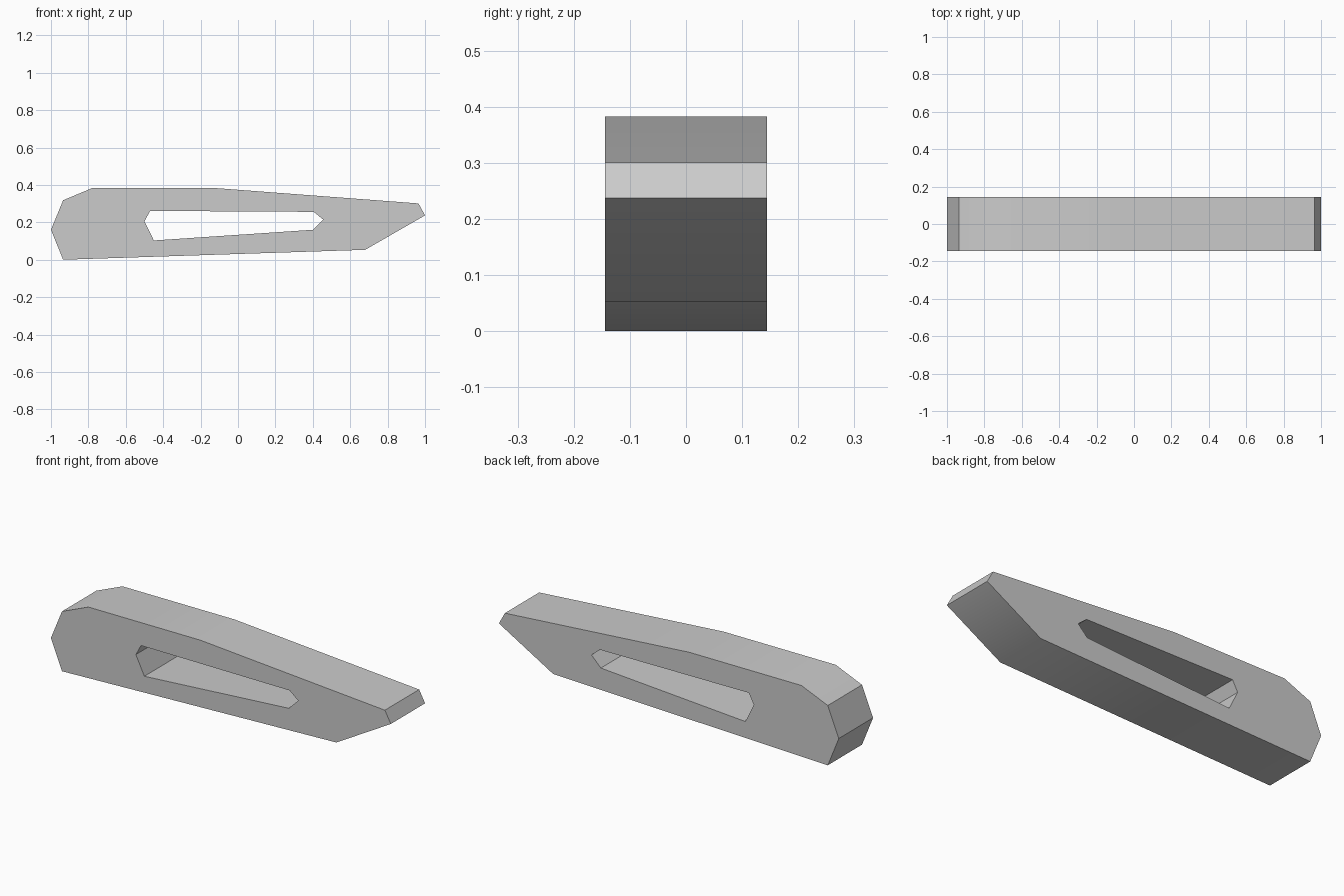
import bpy, bmesh, math
from mathutils import Vector

cube = bpy.data.objects.get("Cube")
if cube:
    bpy.data.objects.remove(cube, do_unlink=True)

HALF_WIDTH = 0.144

# Side profiles as (x, z)
outline = [(-1, 0.16), (-0.935, 0.318), (-0.78, 0.383), (-0.12, 0.383),
           (0.965, 0.301), (1, 0.237), (0.68, 0.053), (-0.935, 0)]
slot = [(-0.5, 0.205), (-0.47, 0.261), (0.405, 0.256),
        (0.455, 0.215), (0.4, 0.16), (-0.45, 0.103)]


def add_loop(bm, points):
    verts = [bm.verts.new((x, -HALF_WIDTH, z)) for x, z in points]
    return [bm.edges.new((a, b)) for a, b in zip(verts, verts[1:] + verts[:1])]


# Slotted front face, extruded through to the back
bm = bmesh.new()
edges = add_loop(bm, outline) + add_loop(bm, slot)
bmesh.ops.triangle_fill(bm, use_beauty=True, edges=edges, normal=Vector((0, -1, 0)))
result = bmesh.ops.extrude_face_region(bm, geom=bm.faces[:], use_keep_orig=True)
moved = [g for g in result["geom"] if isinstance(g, bmesh.types.BMVert)]
bmesh.ops.translate(bm, verts=moved, vec=(0, 2 * HALF_WIDTH, 0))
bmesh.ops.recalc_face_normals(bm, faces=bm.faces[:])
mesh = bpy.data.meshes.new("slotted_bar")
bm.to_mesh(mesh)
bm.free()

bar = bpy.data.objects.new("slotted_bar", mesh)
bpy.context.collection.objects.link(bar)

# Plain grey finish
GREY = (0.6, 0.6, 0.6, 1)
mat = bpy.data.materials.new("plain_grey")
mat.use_nodes = True
mat.diffuse_color = GREY
mat.node_tree.nodes["Principled BSDF"].inputs["Base Color"].default_value = GREY
mesh.materials.append(mat)

# Soften only the shallow corners
bpy.ops.object.select_all(action="DESELECT")
bar.select_set(True)
bpy.context.view_layer.objects.active = bar
bpy.ops.object.shade_smooth_by_angle(angle=math.radians(30))
